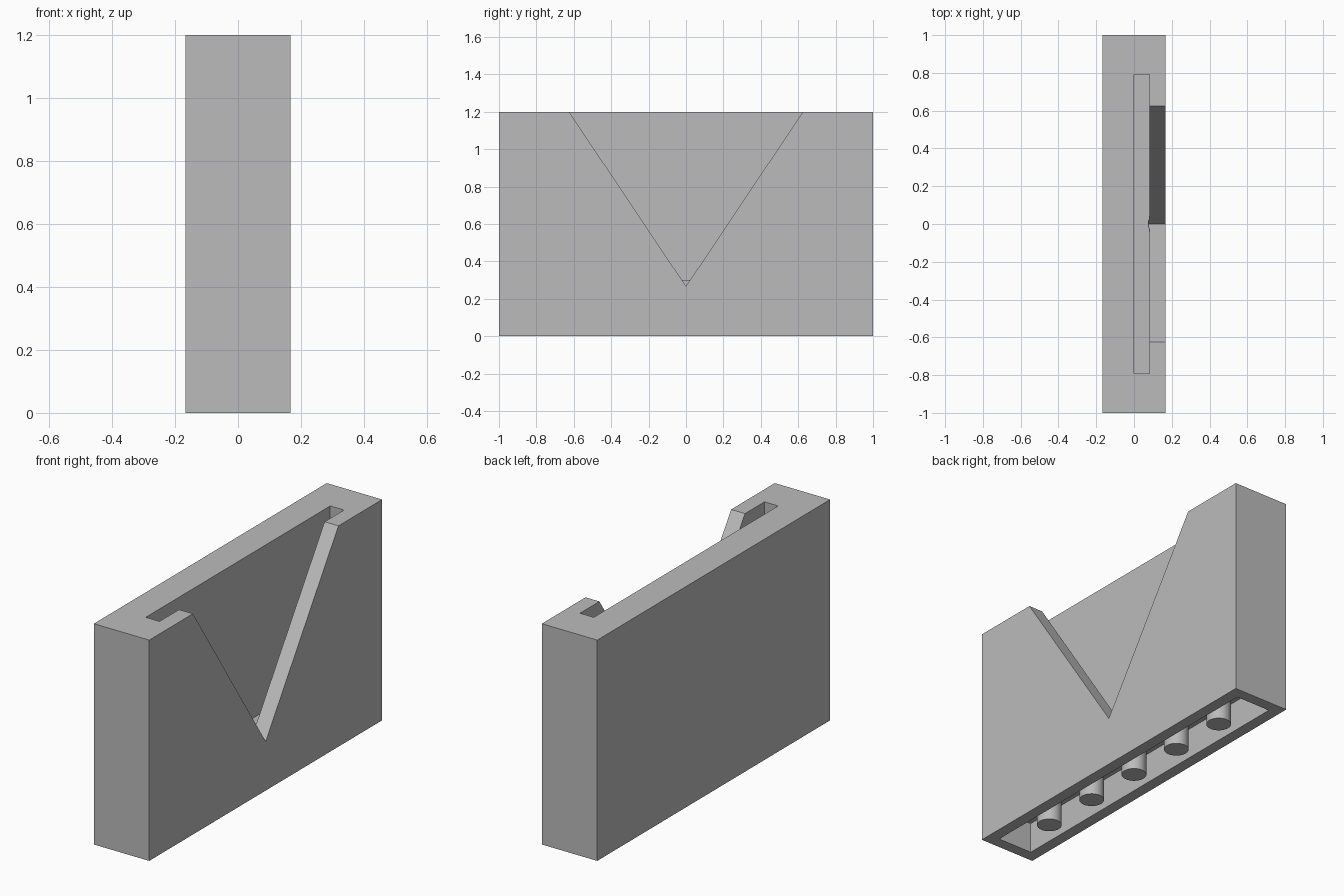
import bpy
import bmesh
import math

cube = bpy.data.objects.get("Cube")
if cube:
    bpy.data.objects.remove(cube, do_unlink=True)

WIDTH, LENGTH, HEIGHT = 0.333, 2.0, 1.2
WALL = 0.0625
CAVITY_TOP = 0.167
PITCH = LENGTH / 6

grey = bpy.data.materials.new("plain grey")
grey.use_nodes = True
colour = (0.5, 0.5, 0.5, 1)
grey.diffuse_color = colour
grey.node_tree.nodes["Principled BSDF"].inputs["Base Color"].default_value = colour


def prism(name, outline, x0, x1):
    """Extrude a (y, z) outline along x."""
    bm = bmesh.new()
    face = bm.faces.new([bm.verts.new((x0, y, z)) for y, z in outline])
    out = bmesh.ops.extrude_face_region(bm, geom=[face])
    moved = [v for v in out["geom"] if isinstance(v, bmesh.types.BMVert)]
    bmesh.ops.translate(bm, verts=moved, vec=(x1 - x0, 0, 0))
    bmesh.ops.recalc_face_normals(bm, faces=bm.faces)
    mesh = bpy.data.meshes.new(name)
    bm.to_mesh(mesh)
    bm.free()
    obj = bpy.data.objects.new(name, mesh)
    bpy.context.collection.objects.link(obj)
    mesh.materials.append(grey)
    return obj


def box(name, x0, x1, half_y, z0, z1):
    outline = [(-half_y, z0), (half_y, z0), (half_y, z1), (-half_y, z1)]
    return prism(name, outline, x0, x1)


def cut(target, cutter):
    mod = target.modifiers.new("cut", "BOOLEAN")
    mod.operation = "DIFFERENCE"
    mod.solver = "EXACT"
    mod.object = cutter
    cutter.hide_render = True
    bpy.context.view_layer.objects.active = target
    bpy.ops.object.modifier_apply(modifier=mod.name)
    bpy.data.objects.remove(cutter, do_unlink=True)


# Wall block
body = box("wall_block", -WIDTH / 2, WIDTH / 2, LENGTH / 2, 0, HEIGHT)

# Narrow slot open at the top
cut(body, box("slot_cutter", 0, 0.083, 0.792, 0.3, HEIGHT + 0.1))

# V notch through the thin side panel, extended above the top edge
tip, half, over = 0.267, 0.625, 1.1
reach = half * over
notch_top = tip + (HEIGHT - tip) * over
cut(body, prism("notch_cutter", [(0, tip), (reach, notch_top), (-reach, notch_top)],
                0.078, WIDTH))

# Hollow underside
inner = WIDTH / 2 - WALL
cut(body, box("cavity_cutter", -inner, inner, LENGTH / 2 - WALL, -0.1, CAVITY_TOP))

# Row of round pegs in the underside
for i in range(5):
    depth = CAVITY_TOP + 0.01
    bpy.ops.mesh.primitive_cylinder_add(vertices=32, radius=0.0625, depth=depth,
                                        location=(0, (i - 2) * PITCH, depth / 2))
    peg = bpy.context.object
    peg.name = f"underside_peg_{i + 1}"
    peg.data.materials.append(grey)
    bpy.ops.object.shade_smooth_by_angle(angle=math.radians(30))
